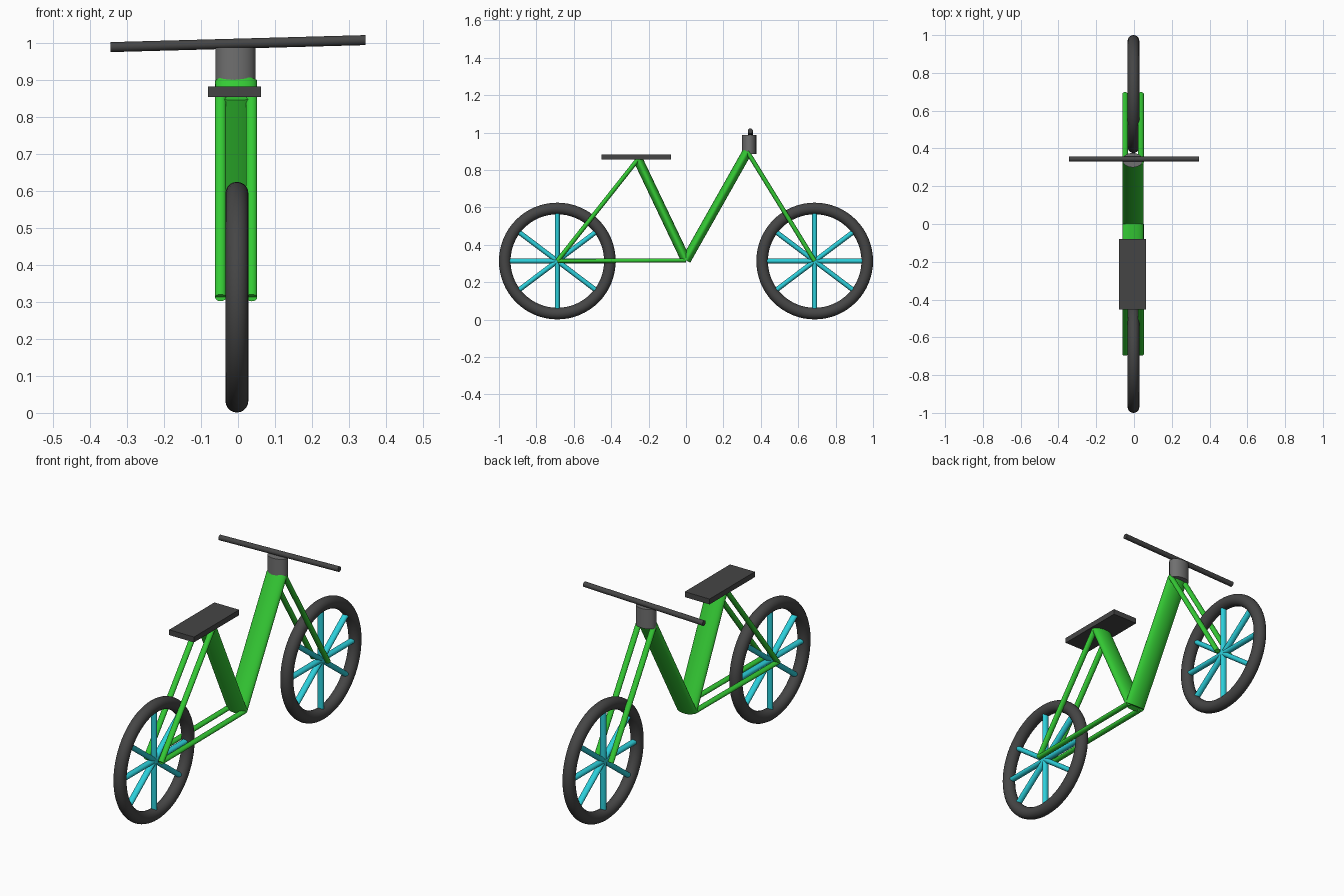
import bpy, math

if "Cube" in bpy.data.objects:
    bpy.data.objects.remove(bpy.data.objects["Cube"])

def material(name, rgb):
    m = bpy.data.materials.new(name)
    m.diffuse_color = (*rgb, 1)
    m.use_nodes = True
    m.node_tree.nodes["Principled BSDF"].inputs["Base Color"].default_value = m.diffuse_color
    return m

GREEN = material("green paint", (0.035, 0.6, 0.035))
DARK = material("dark rubber", (0.06, 0.06, 0.06))
GREY = material("mid grey", (0.16, 0.16, 0.16))
CYAN = material("cyan", (0.025, 0.62, 0.7))

def finish(name, mat, smooth=True):
    ob = bpy.context.object
    ob.name = name
    ob.data.materials.append(mat)
    bpy.ops.object.transform_apply(location=False, rotation=True, scale=True)
    if smooth:
        bpy.ops.object.shade_smooth_by_angle(angle=math.radians(35))
    return ob

def tube(name, x, a, b, rx, rp, mat):
    """Oval tube in a plane of constant x, from a=(y,z) to b; rx wide, rp deep."""
    dy, dz = b[0] - a[0], b[1] - a[1]
    bpy.ops.mesh.primitive_cylinder_add(
        vertices=32, radius=1, depth=1,
        location=(x, (a[0] + b[0]) / 2, (a[1] + b[1]) / 2),
        rotation=(math.atan2(-dy, dz), 0, 0))
    bpy.context.object.scale = (rx, rp, math.hypot(dy, dz))
    return finish(name, mat)

CX = -0.005
AXLE_Z = 0.313
BRACKET = (0.0, 0.317)
SEAT_TOP = (-0.257, 0.857)
HEAD = (0.328, 0.898)
REAR, FRONT = (-0.688, AXLE_Z), (0.688, AXLE_Z)

# Wheels: tyre and four full-diameter spokes each
for label, (y, z) in (("rear", REAR), ("front", FRONT)):
    bpy.ops.mesh.primitive_torus_add(
        location=(-0.003, y, z), rotation=(0, math.pi / 2, 0),
        major_radius=0.281, minor_radius=0.031,
        major_segments=64, minor_segments=20)
    finish(label + "_tyre", DARK)
    for i, deg in enumerate((0, 37, 90, 143)):
        dy = 0.262 * math.cos(math.radians(deg))
        dz = 0.262 * math.sin(math.radians(deg))
        tube(f"{label}_spoke_{i}", -0.003, (y - dy, z - dz), (y + dy, z + dz),
             0.016, 0.013, CYAN)

# Main frame tubes
tube("seat_tube", CX, BRACKET, SEAT_TOP, 0.056, 0.026, GREEN)
tube("down_tube", CX, BRACKET, HEAD, 0.056, 0.026, GREEN)

# Paired thin tubes
for side, s in (("left", -1), ("right", 1)):
    x = CX + s * 0.042
    tube(side + "_chain_stay", x, BRACKET, REAR, 0.015, 0.011, GREEN)
    tube(side + "_seat_stay", x, SEAT_TOP, REAR, 0.015, 0.012, GREEN)
    tube(side + "_fork", x, HEAD, FRONT, 0.015, 0.012, GREEN)

# Steering head
tube("steering_head", CX - 0.002, (0.338, 0.886), (0.338, 0.988), 0.054, 0.038, GREY)

# Handlebar, slightly tilted
bpy.ops.mesh.primitive_cylinder_add(
    vertices=32, radius=0.0135, depth=0.69, location=(0, 0.344, 0.999),
    rotation=(0, math.atan2(0.69, 0.019), 0))
finish("handlebar", DARK)

# Seat
bpy.ops.mesh.primitive_cube_add(size=1, location=(-0.009, -0.266, 0.869))
bpy.context.object.scale = (0.143, 0.373, 0.028)
finish("seat", DARK, smooth=False)
